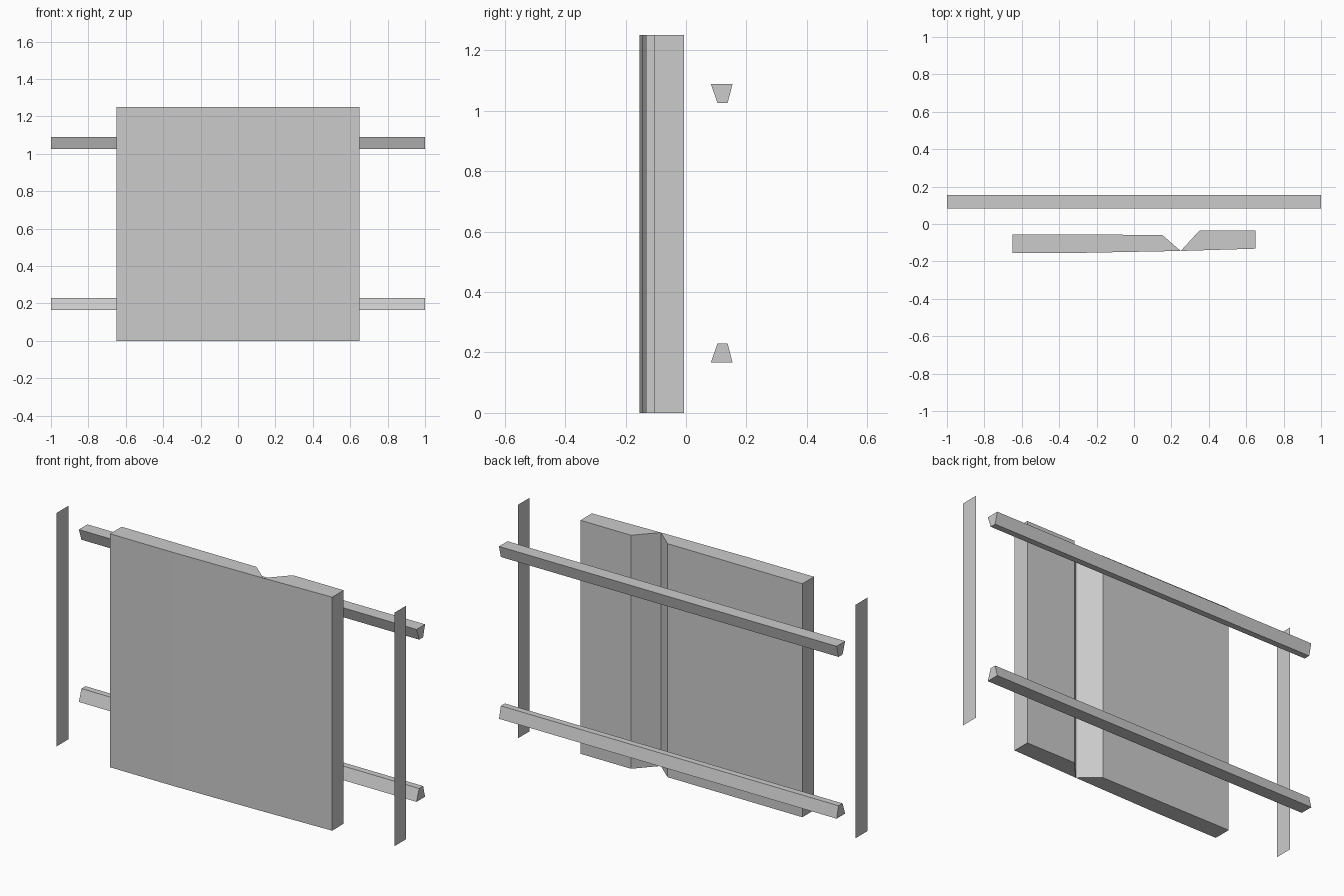
import bpy, bmesh
from mathutils import Vector

if "Cube" in bpy.data.objects:
    bpy.data.objects.remove(bpy.data.objects["Cube"])


def extrude_profile(name, points, offset):
    """Closed prism from a planar outline swept along offset."""
    mesh = bpy.data.meshes.new(name)
    bm = bmesh.new()
    face = bm.faces.new([bm.verts.new(p) for p in points])
    swept = bmesh.ops.extrude_face_region(bm, geom=[face], use_keep_orig=True)
    verts = [g for g in swept["geom"] if isinstance(g, bmesh.types.BMVert)]
    bmesh.ops.translate(bm, verts=verts, vec=Vector(offset))
    bmesh.ops.recalc_face_normals(bm, faces=bm.faces)
    bm.to_mesh(mesh)
    bm.free()
    obj = bpy.data.objects.new(name, mesh)
    bpy.context.collection.objects.link(obj)
    return obj


HEIGHT = 1.25

# Main panel halves, meeting at the bottom of the V groove in the back
left_half = [(-0.65, -0.154), (-0.27, -0.154), (0.25, -0.144),
             (0.15, -0.058), (-0.65, -0.056)]
right_half = [(0.25, -0.144), (0.65, -0.132), (0.65, -0.035), (0.35, -0.035)]
for name, outline in (("panel_left", left_half), ("panel_right", right_half)):
    extrude_profile(name, [(x, y, 0) for x, y in outline], (0, 0, HEIGHT))

# Tapered rails: the lower one is the upper one upside down
for name, z_wide, z_narrow in (("rail_upper", 1.089, 1.026), ("rail_lower", 0.166, 0.229)):
    section = [(0.082, z_wide), (0.154, z_wide), (0.138, z_narrow), (0.104, z_narrow)]
    extrude_profile(name, [(-1, y, z) for y, z in section], (2, 0, 0))

# Thin upright strips at both ends, facing outwards
for name, side in (("end_strip_left", -1), ("end_strip_right", 1)):
    corners = [(side, -0.106, 0), (side, -0.006, 0),
               (side, -0.006, HEIGHT), (side, -0.106, HEIGHT)]
    mesh = bpy.data.meshes.new(name)
    mesh.from_pydata(corners, [], [(0, 1, 2, 3) if side > 0 else (3, 2, 1, 0)])
    bpy.context.collection.objects.link(bpy.data.objects.new(name, mesh))
